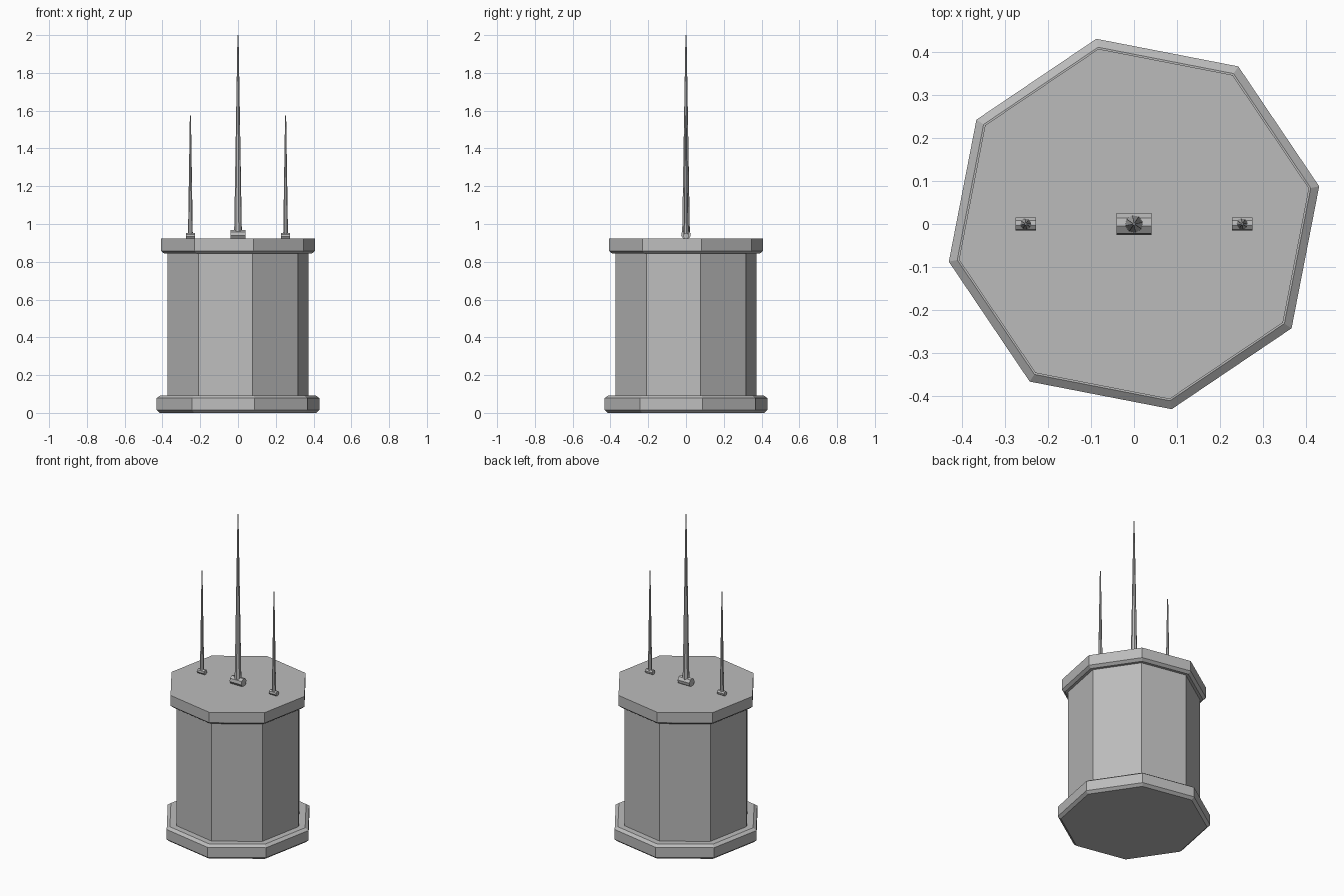
import bpy
import bmesh
import math
from mathutils import Matrix, Vector

cube = bpy.data.objects.get("Cube")
if cube:
    bpy.data.objects.remove(cube, do_unlink=True)

SIDES = 8
TURN = math.radians(11.5)

grey = bpy.data.materials.new("plain grey")
grey.use_nodes = True
grey.diffuse_color = (0.5, 0.5, 0.5, 1)
grey.node_tree.nodes["Principled BSDF"].inputs["Base Color"].default_value = (0.5, 0.5, 0.5, 1)


def lathe(name, profile, place=Matrix()):
    """Octagonal solid from (radius, height) rings, closed at both ends."""
    bm = bmesh.new()
    rings = []
    for r, z in profile:
        angles = [TURN + math.tau * i / SIDES for i in range(SIDES)]
        rings.append([bm.verts.new((r * math.cos(a), r * math.sin(a), z)) for a in angles])
    for low, high in zip(rings, rings[1:]):
        for i in range(SIDES):
            j = (i + 1) % SIDES
            bm.faces.new((low[i], low[j], high[j], high[i]))
    bm.faces.new(rings[0][::-1])
    bm.faces.new(rings[-1])
    bm.transform(place)
    mesh = bpy.data.meshes.new(name)
    bm.to_mesh(mesh)
    bm.free()
    mesh.materials.append(grey)
    obj = bpy.data.objects.new(name, mesh)
    bpy.context.collection.objects.link(obj)
    return obj


# Drum: chamfered foot, column and lid
lathe("base_plinth", [(0.422, 0), (0.44, 0.015), (0.44, 0.078), (0.42, 0.092)])
lathe("column", [(0.38, 0.08), (0.38, 0.86)])
lathe("lid", [(0.398, 0.843), (0.416, 0.857), (0.416, 0.923)])


# Spike on a short horizontal mount
def antenna(name, x, centre, mount_r, half_length, spike_r, tip):
    lay = Matrix.Translation(Vector((x, 0, centre))) @ Matrix.Rotation(math.pi / 2, 4, "Y")
    lathe(name + "_mount", [(mount_r, -half_length), (mount_r, half_length)], lay)
    lathe(name + "_spike", [(spike_r, centre), (0.003, tip)],
          Matrix.Translation(Vector((x, 0, 0))))


antenna("centre", 0, 0.944, 0.026, 0.041, 0.021, 2.0)
for side, x in (("left", 0.252), ("right", -0.252)):
    antenna(side, x, 0.937, 0.0155, 0.024, 0.013, 1.575)
